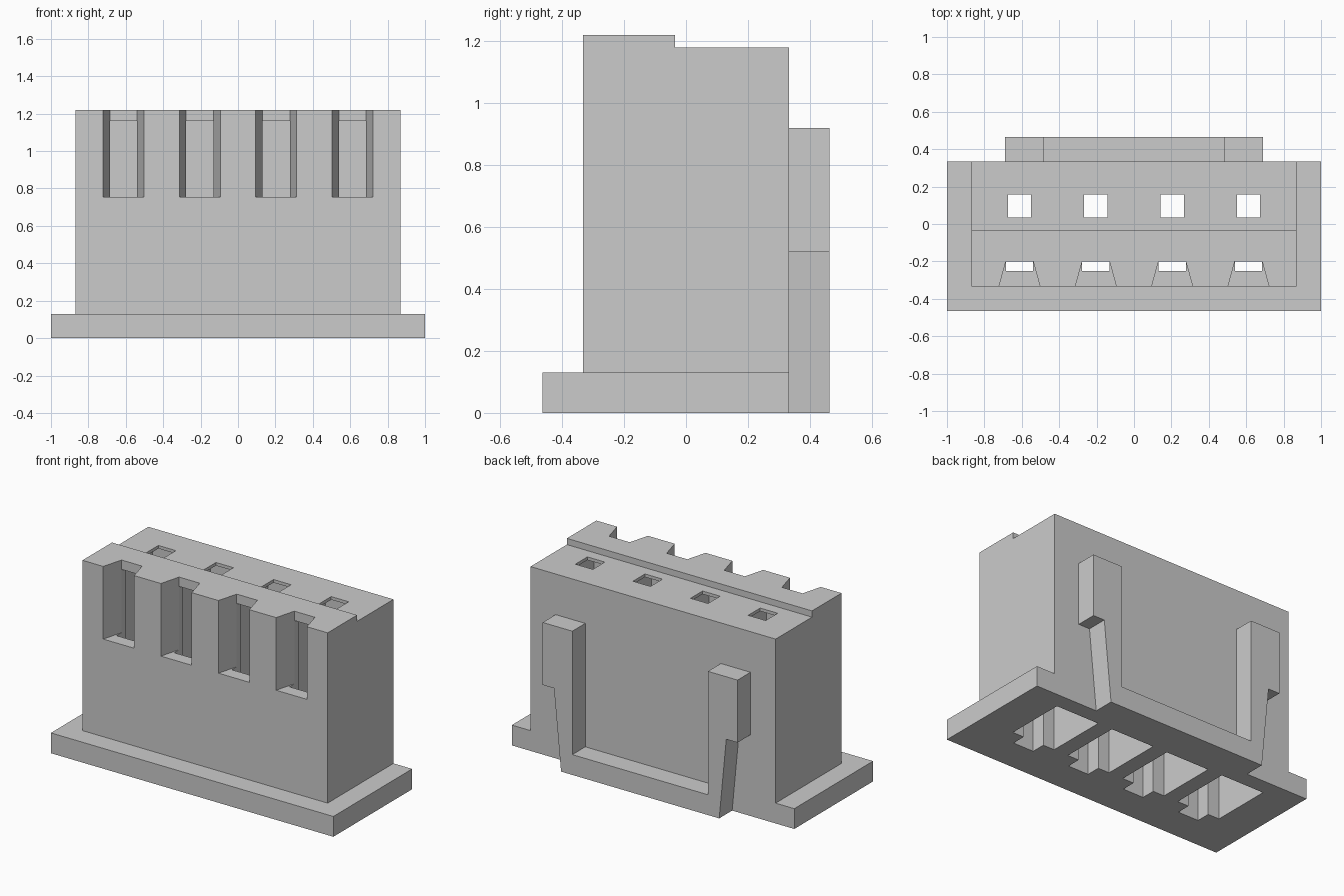
import bpy
import bmesh
from mathutils import Vector

cube = bpy.data.objects.get("Cube")
if cube:
    bpy.data.objects.remove(cube, do_unlink=True)

plastic = bpy.data.materials.new("grey plastic")
plastic.use_nodes = True
GREY = (0.6, 0.6, 0.6, 1)
plastic.diffuse_color = GREY
plastic.node_tree.nodes["Principled BSDF"].inputs["Base Color"].default_value = GREY

PITCH = 0.408
CENTRES = [(i - 1.5) * PITCH for i in range(4)]
PLACE = {
    "x": lambda a, b, d: Vector((d, a, b)),
    "y": lambda a, b, d: Vector((a, d, b)),
    "z": lambda a, b, d: Vector((a, b, d)),
}


def prism(name, outline, axis, low, high, offsets=(0,)):
    """Extrude an outline along an axis, repeated at x offsets."""
    bm = bmesh.new()
    for off in offsets:
        ends = [[bm.verts.new(PLACE[axis](a, b, d) + Vector((off, 0, 0)))
                 for a, b in outline] for d in (low, high)]
        bm.faces.new(ends[0])
        bm.faces.new(ends[1])
        n = len(outline)
        for i in range(n):
            j = (i + 1) % n
            bm.faces.new((ends[0][i], ends[0][j], ends[1][j], ends[1][i]))
    bmesh.ops.recalc_face_normals(bm, faces=bm.faces)
    mesh = bpy.data.meshes.new(name)
    bm.to_mesh(mesh)
    bm.free()
    mesh.materials.append(plastic)
    obj = bpy.data.objects.new(name, mesh)
    bpy.context.collection.objects.link(obj)
    return obj


def rect(half, y0, y1):
    return [(-half, y0), (half, y0), (half, y1), (-half, y1)]


def combine(target, tool, operation):
    """Apply a boolean and discard the tool."""
    tool.hide_render = True
    mod = target.modifiers.new(tool.name, "BOOLEAN")
    mod.object = tool
    mod.operation = operation
    mod.solver = "EXACT"
    bpy.context.view_layer.objects.active = target
    bpy.ops.object.modifier_apply(modifier=mod.name)
    bpy.data.objects.remove(tool, do_unlink=True)


# Shell with a raised front strip on its top
FRONT, BACK = -0.333, 0.333
housing = prism("connector_housing",
                [(FRONT, 0.13), (BACK, 0.13), (BACK, 1.18), (-0.035, 1.18),
                 (-0.035, 1.22), (FRONT, 1.22)], "x", -0.868, 0.868)

# Flange around the foot
combine(housing, prism("flange", rect(1, -0.464, BACK), "z", 0, 0.13), "UNION")

# Two back rails joined by a low bar
half_rail = [(0.56, 0), (0.61, 0.52), (0.69, 0.52), (0.69, 0.92),
             (0.48, 0.92), (0.48, 0.13)]
rails = half_rail + [(-x, z) for x, z in reversed(half_rail)]
combine(housing, prism("back_rails", rails, "y", BACK, 0.464), "UNION")

# Terminal cavities open at the bottom
combine(housing, prism("cavities", rect(0.153, -0.16, 0.23), "z",
                       -0.1, 1.16, CENTRES), "DIFFERENCE")

# Narrow channels in front of the cavities
combine(housing, prism("channels", rect(0.073, -0.25, -0.1), "z",
                       -0.1, 1.16, CENTRES), "DIFFERENCE")

# Flared front slots
flare = [(-0.1175, -0.363), (0.1175, -0.363), (0.073, -0.2), (-0.073, -0.2)]
combine(housing, prism("front_slots", flare, "z", 0.755, 1.4, CENTRES), "DIFFERENCE")

# Square holes through the roof
combine(housing, prism("roof_holes", rect(0.062, 0.035, 0.157), "z",
                       1.0, 1.4, CENTRES), "DIFFERENCE")
